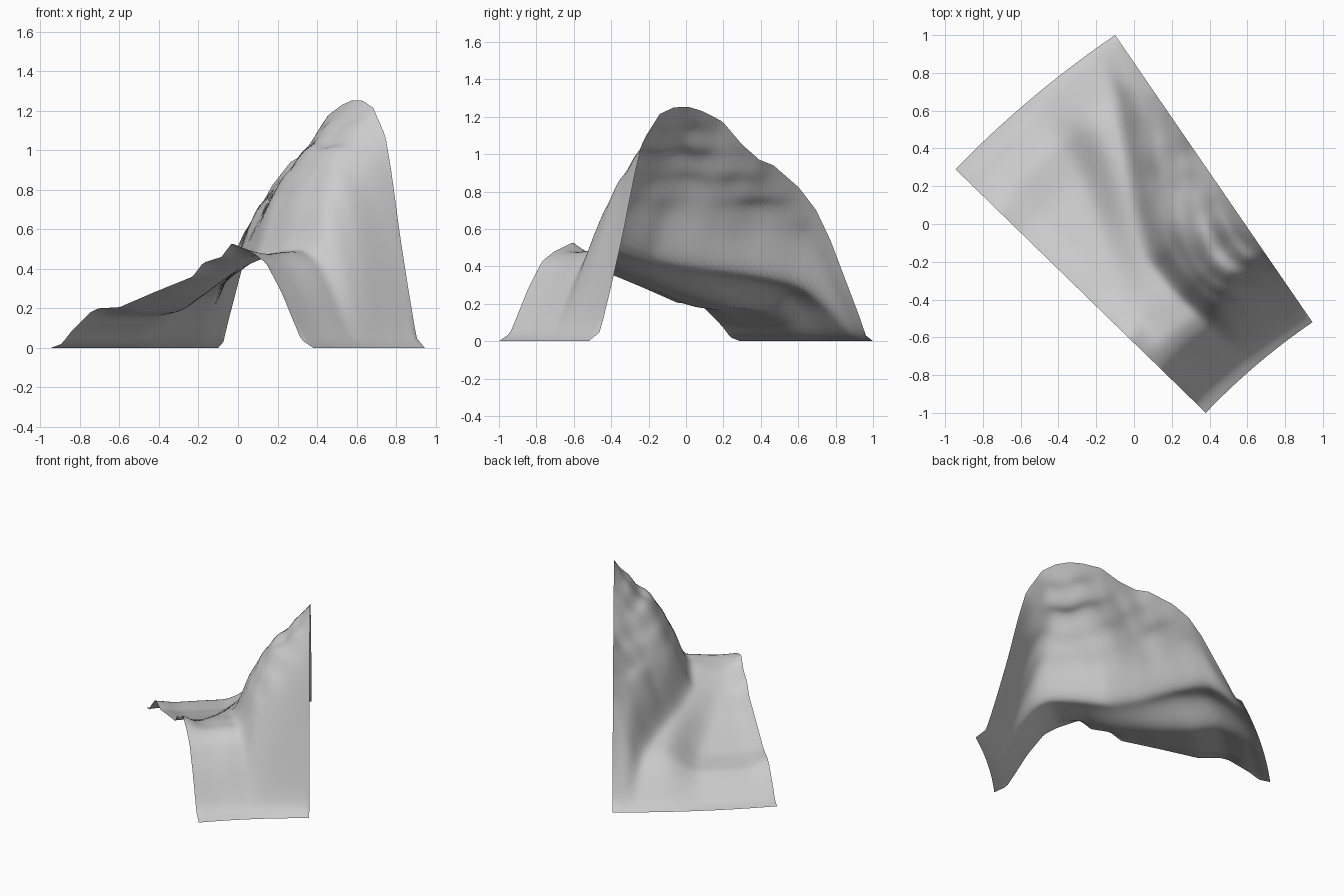
import bpy, bmesh, math
from mathutils import Vector, noise

if "Cube" in bpy.data.objects:
    bpy.data.objects.remove(bpy.data.objects["Cube"])

# Corners of the tapering strip of hillside, seen from the top
A, B = Vector((-.945, .29, 0)), Vector((-.10, 1.0, 0))
C, D = Vector((.945, -.52, 0)), Vector((.38, -1.0, 0))
BULGE = Vector((-.64, .77, 0)) * .028

# Height profiles along the strip: ledge rim, ledge floor, hill foot, ridge
RIM = [(0, 0), (.04, .02), (.075, .08), (.15, .18), (.18, .2), (.26, .205), (.4, .285),
       (.54, .36), (.58, .43), (.65, .46), (.69, .53), (.73, .505), (.77, .48),
       (.82, .43), (.88, .28), (.92, .15), (.955, .04), (1, 0)]
FLOOR = [(0, 0), (.04, .02), (.075, .08), (.15, .16), (.26, .18), (.4, .26), (.54, .36),
         (.66, .455), (.77, .48), (.82, .43), (.88, .28), (.92, .15), (.955, .04), (1, 0)]
FOOT = [(0, 0), (.03, .03), (.1, .18), (.15, .26), (.2, .3), (.3, .34), (.45, .38),
        (.6, .44), (.7, .485), (.78, .49), (.83, .44), (.88, .3), (.92, .16), (.96, .04),
        (1, 0)]
RIDGE = [(0, 0), (.025, .03), (.05, .14), (.1, .34), (.15, .54), (.2, .7), (.26, .82),
         (.35, .94), (.4, .97), (.46, 1.05), (.53, 1.175), (.6, 1.23), (.65, 1.253),
         (.7, 1.25), (.75, 1.215), (.81, 1.07), (.84, .88), (.88, .57), (.92, .3),
         (.96, .05), (1, 0)]
# Position across the strip of the hill foot and of the top of the low ramp
FOOT_POS = [(0, .9), (.16, .83), (.3, .7), (.435, .55), (.57, .42), (.7, .41), (.8, .43),
            (1, .45)]
RAMP_POS = [(0, .7), (.2, .68), (.3, .63), (.45, .52), (.6, .4), (1, .4)]
SLOPE = [(0, 0), (.06, .07), (.2, .34), (.43, .6), (.72, .78), (1, 1)]


def sample(curve, v):
    for (x0, y0), (x1, y1) in zip(curve, curve[1:]):
        if v <= x1:
            return y0 + (y1 - y0) * (v - x0) / (x1 - x0)
    return curve[-1][1]


def ease(v):
    v = min(max(v, 0), 1)
    return v * v * (3 - 2 * v)


def height(t, s):
    foot, low = sample(FOOT_POS, t), sample(FOOT, t)
    floor = sample(FLOOR, t)
    floor += (sample(RIM, t) - floor) * (1 - ease(s / .15))
    if s < foot:
        return floor + (low - floor) * ease((s - sample(RAMP_POS, t) + .25) / .25)
    k = (s - foot) / (1 - foot)
    z = low + (sample(RIDGE, t) - low) * sample(SLOPE, k)
    # Rock terraces and gullies on the hill, fading out at its borders
    mask = ease(k * 4) * ease((1 - k) * 5) * ease(t * 6) * ease((1 - t) * 6)
    rough = noise.noise(Vector((t * 14, s * 6, 2)))
    return z + mask * (.018 * math.sin(z * 2 * math.pi / .135) + .025 * rough)


# Hillside sheet
NT, NS = 80, 50
bm = bmesh.new()
grid = []
for i in range(NT + 1):
    t = i / NT
    row = []
    for j in range(NS + 1):
        s = j / NS
        p = A.lerp(D, t).lerp(B.lerp(C, t), s) + BULGE * (4 * s * (1 - s) * (1 - .3 * t))
        p.z = max(0, height(t, s))
        row.append(bm.verts.new(p))
    grid.append(row)
for i in range(NT):
    for j in range(NS):
        bm.faces.new((grid[i][j], grid[i + 1][j], grid[i + 1][j + 1], grid[i][j + 1]))
# Soften creases inside the sheet while its border stays put
inner = [v for v in bm.verts if not v.is_boundary]
for _ in range(5):
    bmesh.ops.smooth_vert(bm, verts=inner, factor=.5, use_axis_x=False,
                          use_axis_y=False, use_axis_z=True)
for f in bm.faces:
    f.smooth = True
mesh = bpy.data.meshes.new("hillside")
bm.to_mesh(mesh)
bm.free()
bpy.context.collection.objects.link(bpy.data.objects.new("hillside", mesh))
